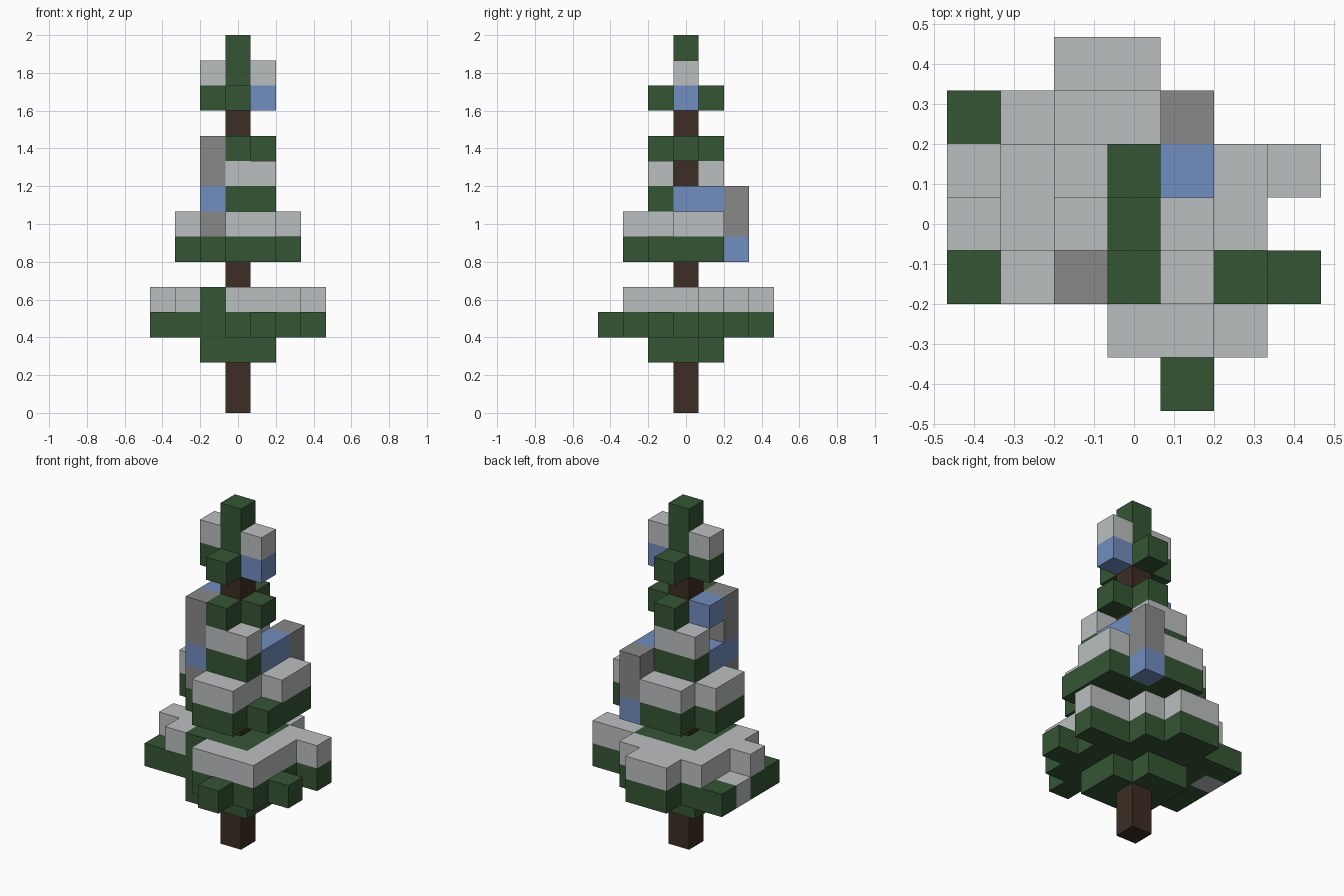
import bpy
import bmesh
from mathutils import Vector

if "Cube" in bpy.data.objects:
    bpy.data.objects.remove(bpy.data.objects["Cube"], do_unlink=True)

UNIT = 2 / 15


def make_material(name, colour):
    mat = bpy.data.materials.new(name)
    mat.use_nodes = True
    mat.diffuse_color = (*colour, 1)
    bsdf = mat.node_tree.nodes["Principled BSDF"]
    bsdf.inputs["Base Color"].default_value = (*colour, 1)
    bsdf.inputs["Roughness"].default_value = 0.9
    return mat


MATERIALS = {
    "G": make_material("needle green", (0.036, 0.091, 0.034)),
    "S": make_material("snow white", (0.5, 0.52, 0.525)),
    "M": make_material("metal grey", (0.25, 0.25, 0.25)),
    "B": make_material("lantern blue", (0.165, 0.266, 0.52)),
    "T": make_material("bark brown", (0.045, 0.027, 0.017)),
}

# Each layer is a plan of blocks: rows run back to front, columns run -x to +x
LAYERS = [
    ("lower_branch_base", 2, ["GG.", "GGG", "GGG"]),
    ("lower_branches", 3, ["..GG...",
                           "GGGGG..",
                           "SGGGGGG",
                           "GGGGGG.",
                           "GGGGGGG",
                           "...GGG.",
                           "....G.."]),
    ("lower_snow", 4, ["..SS...",
                       ".SSSS..",
                       ".SGGGSS",
                       "SSGGGS.",
                       ".SGGGS.",
                       "...SSS.",
                       "......."]),
    ("middle_branches", 6, [".GGB.",
                            "GGGGG",
                            "GGGGG",
                            ".GGGG",
                            "..GG."]),
    ("middle_snow", 7, [".SSM.",
                        "SGGGS",
                        "SGGGS",
                        ".MGS.",
                        "..SS."]),
    ("garland_branches", 8, ["...M.",
                             ".GGB.",
                             ".BTB.",
                             ".BGG.",
                             "....."]),
    ("upper_snow", 9, ["SS.", ".T.", "MSS"]),
    ("upper_branches", 10, [".G.", "BGG", "MG."]),
    ("crown_branches", 12, [".G.", "GGB", ".G."]),
    ("crown_snow", 13, ["SGS"]),
    ("crown_tip", 14, ["G"]),
]
TRUNK_LEVELS = (0, 1, 5, 11)

# Gather the blocks of every part
parts = {"trunk": {(0, 0, z): "T" for z in TRUNK_LEVELS}}
for name, level, rows in LAYERS:
    half_x, half_y = len(rows[0]) // 2, len(rows) // 2
    parts[name] = {(col - half_x, half_y - row, level): letter
                   for row, line in enumerate(rows)
                   for col, letter in enumerate(line) if letter != "."}
occupied = {cell for cells in parts.values() for cell in cells}

DIRECTIONS = [Vector(sign * c for c in axis)
              for axis in ((1, 0, 0), (0, 1, 0), (0, 0, 1)) for sign in (1, -1)]


def build_part(name, cells):
    """Join blocks into one mesh, keeping only the outward faces."""
    bm = bmesh.new()
    keys = list(MATERIALS)
    for cell, letter in cells.items():
        centre = Vector(cell) + Vector((0, 0, 0.5))
        for normal in DIRECTIONS:
            if tuple(int(a + b) for a, b in zip(cell, normal)) in occupied:
                continue
            side = Vector((normal.y, normal.z, normal.x))
            up = normal.cross(side)
            corners = [centre + (normal + a * side + b * up) / 2
                       for a, b in ((-1, -1), (1, -1), (1, 1), (-1, 1))]
            face = bm.faces.new([bm.verts.new(c * UNIT) for c in corners])
            face.material_index = keys.index(letter)
    bmesh.ops.remove_doubles(bm, verts=bm.verts, dist=UNIT / 100)
    mesh = bpy.data.meshes.new(name)
    bm.to_mesh(mesh)
    bm.free()
    for mat in MATERIALS.values():
        mesh.materials.append(mat)
    obj = bpy.data.objects.new(name, mesh)
    bpy.context.scene.collection.objects.link(obj)


for part_name, part_cells in parts.items():
    build_part(part_name, part_cells)
